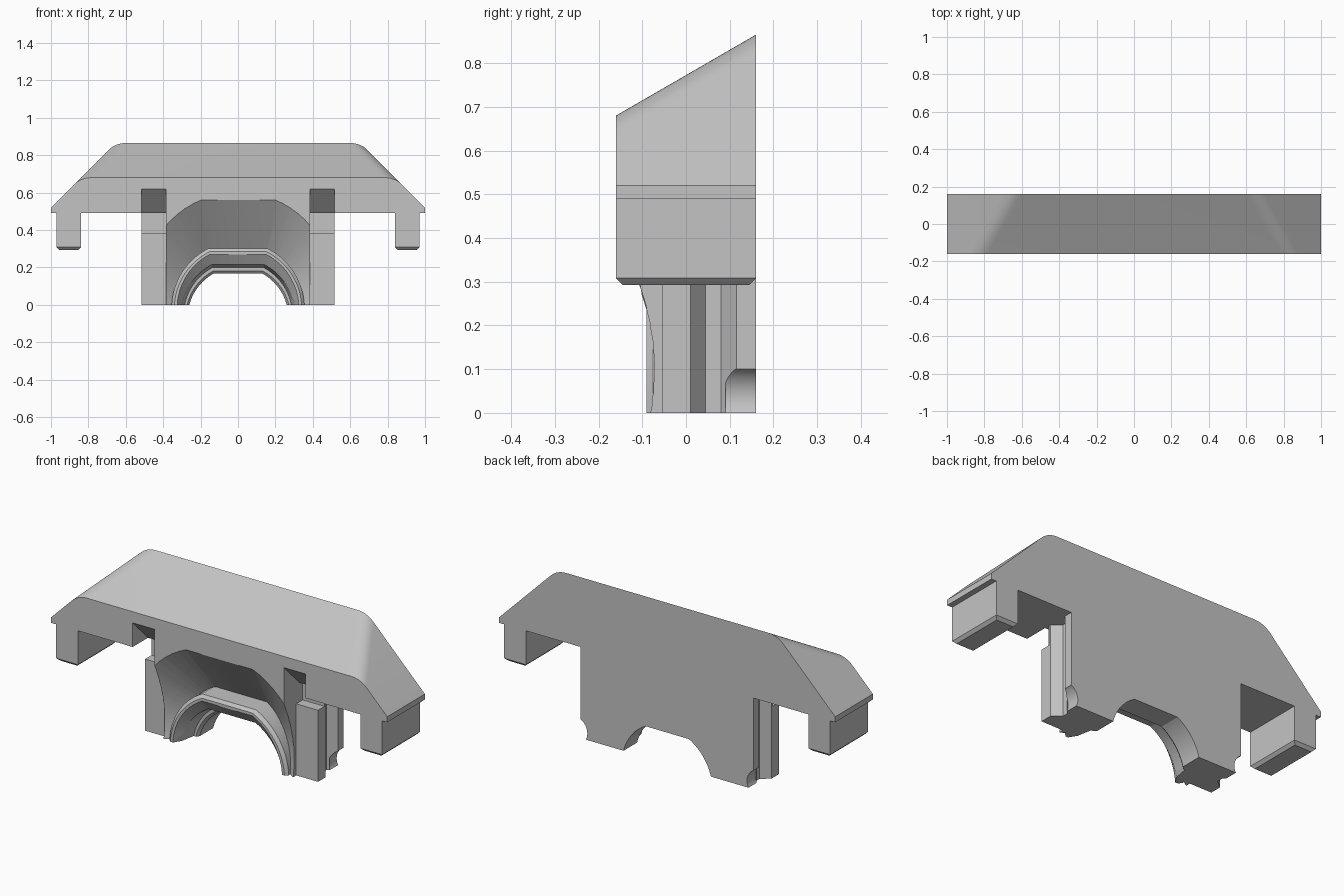
import bpy, bmesh, math
from mathutils import Vector

old = bpy.data.objects.get("Cube")
if old:
    bpy.data.objects.remove(old, do_unlink=True)

grey = bpy.data.materials.new("plain_grey")
grey.use_nodes = True
grey.diffuse_color = (0.55, 0.55, 0.55, 1)
grey.node_tree.nodes["Principled BSDF"].inputs["Base Color"].default_value = (0.55, 0.55, 0.55, 1)


def loft(name, rings):
    """Closed solid through a list of loops with equal point counts."""
    bm = bmesh.new()
    loops = [[bm.verts.new(p) for p in ring] for ring in rings]
    n = len(loops[0])
    for a, b in zip(loops, loops[1:]):
        for i in range(n):
            j = (i + 1) % n
            bm.faces.new((a[i], a[j], b[j], b[i]))
    bm.faces.new(loops[0])
    bm.faces.new(loops[-1])
    bmesh.ops.recalc_face_normals(bm, faces=bm.faces)
    mesh = bpy.data.meshes.new(name)
    bm.to_mesh(mesh)
    bm.free()
    mesh.materials.append(grey)
    obj = bpy.data.objects.new(name, mesh)
    bpy.context.collection.objects.link(obj)
    return obj


def box(name, x, y, z):
    return loft(name, [[(x[0], y[0], h), (x[1], y[0], h), (x[1], y[1], h), (x[0], y[1], h)] for h in z])


def arch(w, flat, h, y, floor=None, steps=14):
    """Flat-topped arch: half width w at z = 0, top at h with half length flat."""
    c = (w * w - flat * flat - h * h) / (2 * h)
    r = math.hypot(w, c)
    a0, a1 = math.atan2(c, w), math.atan2(h + c, flat)
    half = []
    for i in range(steps + 1):
        a = a0 + (a1 - a0) * i / steps
        half.append((r * math.cos(a), r * math.sin(a) - c))
    if floor is not None:
        half.insert(0, (w, floor))
    pts = half + [(-x, z) for x, z in reversed(half)]
    return [(x, y, z) for x, z in pts]


def roof_profile(y, top, steps=8):
    """Trapezoid with rounded upper corners."""
    corner = Vector((1.52 - top, top))
    p0, p2 = corner + Vector((0.04, -0.04)), corner - Vector((0.057, 0))
    half = [Vector((1, 0.49)), Vector((1, 0.52))]
    for i in range(steps + 1):
        t = i / steps
        half.append(p0 * (1 - t) ** 2 + corner * 2 * t * (1 - t) + p2 * t * t)
    pts = [(p.x, p.y) for p in half] + [(-p.x, p.y) for p in reversed(half)]
    return [(x, y, z) for x, z in pts]


def combine(obj, other, operation):
    mod = obj.modifiers.new(operation, 'BOOLEAN')
    mod.operation, mod.object, mod.solver = operation, other, 'EXACT'
    bpy.context.view_layer.objects.active = obj
    bpy.ops.object.modifier_apply(modifier=mod.name)
    bpy.data.objects.remove(other, do_unlink=True)


# Sloped roof and the central block below it
body = loft("main_body", [roof_profile(-0.16, 0.68), roof_profile(0.16, 0.865)])
combine(body, box("block", (-0.385, 0.385), (-0.16, 0.16), (0, 0.55)), 'UNION')

# Grooved side walls, full height
wall = [(0.3, 0), (0.515, 0), (0.515, 0.01), (0.47, 0.045), (0.47, 0.08),
        (0.515, 0.115), (0.515, 0.16), (0.3, 0.16)]
for s in (-1, 1):
    combine(body, loft("wall", [[(s * x, y, z) for x, y in wall] for z in (0, 0.52)]), 'UNION')

# Conical recess in the front
combine(body, loft("recess", [arch(0.559, 0.21, 0.615, -0.2, -0.1),
                              arch(0.22, 0.15, 0.30, 0.03, -0.1)]), 'DIFFERENCE')

# Raised arch rim, then the stepped opening through it
combine(body, loft("rim", [arch(0.34, 0.15, 0.285, -0.09), arch(0.355, 0.16, 0.30, -0.075),
                           arch(0.355, 0.16, 0.30, 0.1)]), 'UNION')
opening = [(0.325, 0.15, 0.27, -0.2), (0.325, 0.15, 0.27, -0.09), (0.30, 0.14, 0.215, -0.05),
           (0.285, 0.135, 0.20, 0.03), (0.272, 0.13, 0.182, 0.031),
           (0.26, 0.13, 0.167, 0.045), (0.26, 0.13, 0.167, 0.2)]
combine(body, loft("opening", [arch(*o, floor=-0.1) for o in opening]), 'DIFFERENCE')

for s in (-1, 1):
    # Pocket with a slanted ceiling above each front column
    pocket = [(-0.2, 0.3), (-0.2, 0.66), (0, 0.46), (0, 0.3)]
    combine(body, loft("pocket", [[(s * x, y, z) for y, z in pocket] for x in (0.385, 0.515)]), 'DIFFERENCE')
    # Round notch at the lower back corner
    ring = [math.tau * i / 32 for i in range(32)]
    combine(body, loft("notch", [[(s * (0.55 + 0.075 * math.cos(a)), y, 0.035 + 0.075 * math.sin(a))
                                  for a in ring] for y in (0.09, 0.2)]), 'DIFFERENCE')

parts = [body]
for s, side in ((1, "left"), (-1, "right")):
    # Short column in front of the side wall
    parts.append(box(side + "_column", sorted((s * 0.38, s * 0.515)), (-0.055, 0.005), (0, 0.385)))
    # Outer peg with a chamfered foot
    peg = []
    for inset, z in ((0.015, 0.293), (0, 0.308), (0, 0.49)):
        x0, x1, y = 0.84 + inset, 0.97 - inset, 0.16 - inset
        peg.append([(s * x0, -y, z), (s * x1, -y, z), (s * x1, y, z), (s * x0, y, z)])
    parts.append(loft(side + "_peg", peg))

bpy.ops.object.select_all(action='DESELECT')
for obj in parts:
    obj.select_set(True)
bpy.context.view_layer.objects.active = body
bpy.ops.object.shade_smooth_by_angle(angle=math.radians(25))
